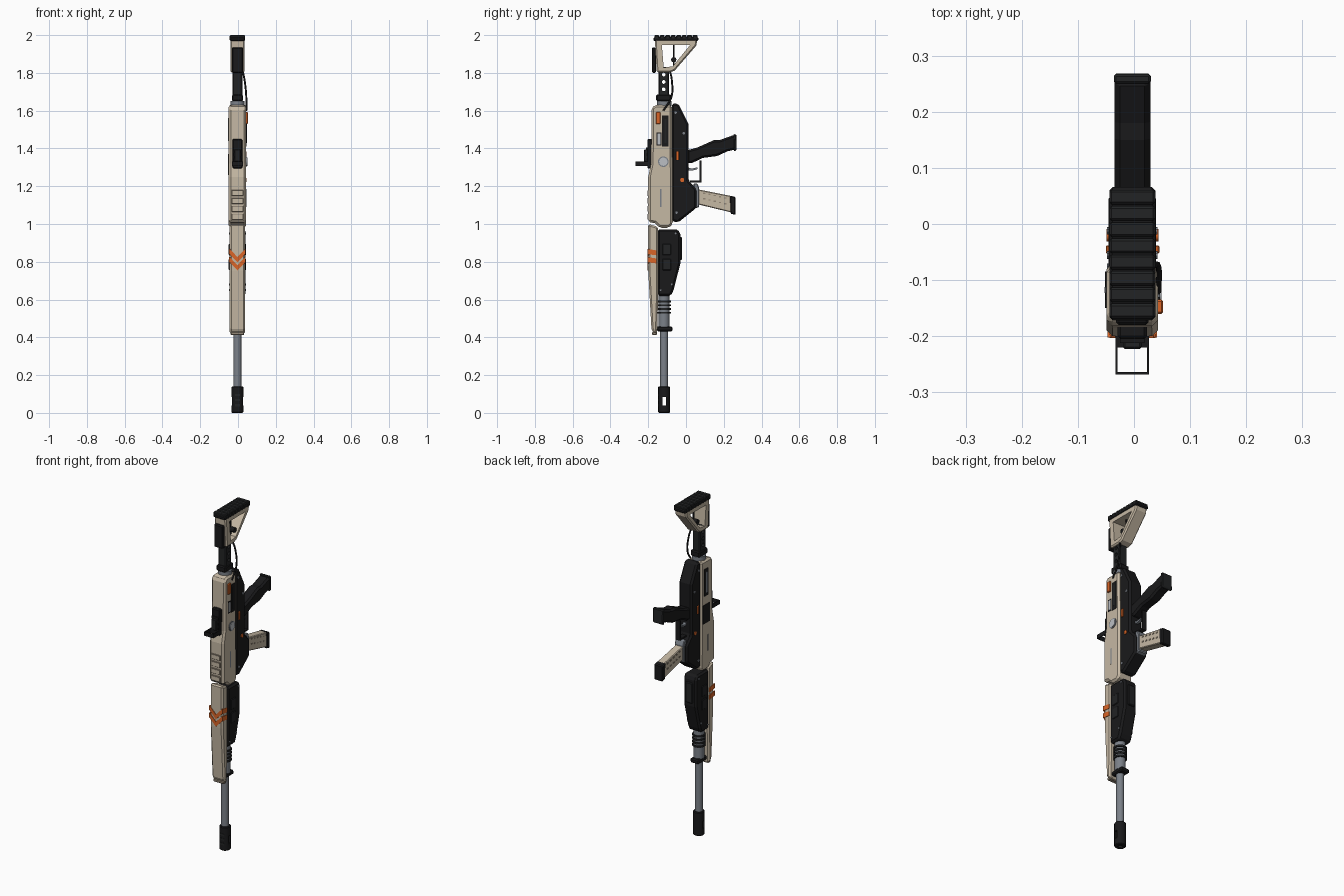
import bpy, bmesh, math
from mathutils import Vector, Matrix

CX = -0.003  # centre plane of the body


def mat(name, r, g, b):
    m = bpy.data.materials.new(name)
    m.diffuse_color = (r, g, b, 1)
    return m


TAN = mat("tan", 0.56, 0.48, 0.37)
DTAN = mat("dark_tan", 0.30, 0.25, 0.19)
BLACK = mat("black", 0.010, 0.010, 0.011)
CHAR = mat("charcoal", 0.016, 0.017, 0.018)
STEEL = mat("steel", 0.20, 0.22, 0.25)
PALE = mat("pale_grey", 0.50, 0.52, 0.55)
ORANGE = mat("orange", 0.70, 0.13, 0.02)


def finish(name, bm, m, bevel=0.0, smooth=False):
    bmesh.ops.recalc_face_normals(bm, faces=bm.faces)
    me = bpy.data.meshes.new(name)
    bm.to_mesh(me)
    bm.free()
    me.materials.append(m)
    ob = bpy.data.objects.new(name, me)
    bpy.context.collection.objects.link(ob)
    bpy.ops.object.select_all(action='DESELECT')
    bpy.context.view_layer.objects.active = ob
    ob.select_set(True)
    if bevel:
        b = ob.modifiers.new("bevel", 'BEVEL')
        b.width, b.segments, b.limit_method = bevel, 1, 'ANGLE'
        b.angle_limit = math.radians(40)
        bpy.ops.object.modifier_apply(modifier="bevel")
    if smooth:
        bpy.ops.object.shade_smooth_by_angle(angle=math.radians(35))
    return ob


def prism(name, pts, lo, hi, m, bevel=0.0, axis='x'):
    """Extrude a 2D outline along one axis."""
    place = {'x': lambda a, b, t: (t, a, b), 'y': lambda a, b, t: (a, t, b),
             'z': lambda a, b, t: (a, b, t)}[axis]
    bm = bmesh.new()
    r0, r1 = [[bm.verts.new(place(a, b, t)) for a, b in pts] for t in (lo, hi)]
    bm.faces.new(r0)
    bm.faces.new(r1)
    for i in range(len(pts)):
        j = (i + 1) % len(pts)
        bm.faces.new((r0[i], r0[j], r1[j], r1[i]))
    return finish(name, bm, m, bevel)


def body(name, pts, w, m, bevel=0.0):
    return prism(name, pts, CX - w, CX + w, m, bevel)


def box(name, x0, x1, y0, y1, z0, z1, m, bevel=0.0):
    return prism(name, [(y0, z0), (y1, z0), (y1, z1), (y0, z1)], x0, x1, m, bevel)


def cyl(name, r, lo, hi, m, a=CX, b=-0.116, axis='z', segs=20, bevel=0.0):
    """Cylinder; (a, b) is x,y for the z axis or y,z for the x axis."""
    bm = bmesh.new()
    bmesh.ops.create_cone(bm, cap_ends=True, segments=segs, radius1=r, radius2=r, depth=hi - lo)
    mid = (lo + hi) / 2
    if axis == 'x':
        bm.transform(Matrix.Rotation(math.pi / 2, 4, 'Y'))
        bm.transform(Matrix.Translation((mid, a, b)))
    else:
        bm.transform(Matrix.Translation((a, b, mid)))
    return finish(name, bm, m, bevel, True)


def cut(ob, *cutters):
    for c in cutters:
        c.hide_render = True
        mod = ob.modifiers.new("cut", 'BOOLEAN')
        mod.operation, mod.object, mod.solver = 'DIFFERENCE', c, 'EXACT'
        bpy.context.view_layer.objects.active = ob
        bpy.ops.object.modifier_apply(modifier="cut")
        bpy.data.objects.remove(c)


# Barrel group
muzzle = cyl("muzzle_brake", 0.031, 0, 0.14, BLACK, segs=16, bevel=0.004)
cut(muzzle, box("slot", -0.1, 0.1, -0.125, -0.107, 0.04, 0.085, BLACK),
    cyl("bore", 0.012, -0.01, 0.05, BLACK))
for i in range(3):
    z = 0.035 + i * 0.027
    box("muzzle_vent", CX - 0.014, CX + 0.014, -0.1485, -0.145, z, z + 0.012, CHAR)
cyl("barrel", 0.021, 0.12, 0.66, STEEL)
cyl("barrel_sleeve", 0.029, 0.455, 0.65, STEEL)
for i in range(4):
    z = 0.525 + i * 0.02
    cyl("sleeve_ring", 0.036, z, z + 0.010, CHAR)
box("gas_block", CX - 0.027, CX + 0.027, -0.155, -0.072, 0.432, 0.458, BLACK, 0.006)

# Long tan handguard with painted chevrons
body("upper_handguard", [(-0.2, 1.0), (-0.2, 0.75), (-0.183, 0.445), (-0.172, 0.422), (-0.153, 0.415),
     (-0.148, 0.60), (-0.148, 0.985)], 0.041, TAN, 0.009)
box("handguard_tip", CX - 0.036, CX + 0.036, -0.179, -0.153, 0.412, 0.43, DTAN, 0.004)
for z in (0.868, 0.825):
    prism("chevron_front", [(CX - 0.041, z), (CX, z - 0.043), (CX + 0.041, z), (CX + 0.041, z - 0.028),
          (CX, z - 0.071), (CX - 0.041, z - 0.028)], -0.203, -0.196, ORANGE, axis='y')
    for s in (-1, 1):
        x = CX + s * 0.041
        prism("chevron_side", [(-0.202, z), (-0.155, z - 0.008), (-0.155, z - 0.034), (-0.202, z - 0.028)],
              x - 0.003, x + 0.003, ORANGE)

# Black lower handguard
body("lower_handguard", [(-0.15, 0.972), (-0.042, 0.972), (-0.03, 0.945), (-0.03, 0.79), (-0.066, 0.65),
     (-0.08, 0.62), (-0.15, 0.62)], 0.042, BLACK, 0.010)
box("handguard_rail", CX - 0.022, CX + 0.022, -0.034, -0.02, 0.81, 0.93, CHAR, 0.004)
for s in (-1, 1):
    x = CX + s * 0.042
    for z in (0.755, 0.835):
        box("grip_panel", x - 0.004, x + 0.004, -0.125, -0.08, z, z + 0.06, CHAR, 0.003)
    for y, z in ((-0.055, 0.95), (-0.075, 0.68), (-0.135, 0.65)):
        cyl("panel_screw", 0.005, x - 0.003, x + 0.003, STEEL, y, z, 'x', 8)

# Tan receiver shell
body("receiver", [(-0.182, 1.615), (-0.165, 1.63), (-0.075, 1.63), (-0.07, 1.0), (-0.09, 0.98),
     (-0.14, 0.98), (-0.165, 1.005), (-0.2, 1.01), (-0.2, 1.25), (-0.185, 1.32)], 0.046, TAN, 0.011)
for i in range(4):
    z = 1.022 + i * 0.042
    box("vent_frame", CX - 0.031, CX + 0.031, -0.203, -0.195, z, z + 0.032, DTAN, 0.002)
    box("vent_fill", CX - 0.026, CX + 0.026, -0.205, -0.197, z + 0.005, z + 0.027, TAN)
R, L = CX + 0.046, CX - 0.046
box("charging_slot", R - 0.003, R + 0.002, -0.126, -0.092, 1.41, 1.575, BLACK)
box("charging_bar", R - 0.003, R + 0.004, -0.114, -0.104, 1.43, 1.555, CHAR)
box("selector_tab", R - 0.005, R + 0.009, -0.160, -0.135, 1.53, 1.592, ORANGE, 0.003)
box("port_frame", R - 0.003, R + 0.002, -0.156, -0.130, 1.415, 1.485, BLACK)
box("port_cover", R - 0.003, R + 0.003, -0.151, -0.135, 1.422, 1.478, PALE)
cyl("assist_ring", 0.028, R - 0.004, R + 0.003, STEEL, -0.12, 1.33, 'x', 24)
cyl("assist_button", 0.022, R - 0.004, R + 0.006, PALE, -0.12, 1.33, 'x', 24)
box("left_slot", L - 0.002, L + 0.003, -0.135, -0.10, 1.42, 1.58, BLACK)
box("left_slot_bar", L - 0.004, L + 0.003, -0.123, -0.112, 1.44, 1.56, STEEL)
box("ejection_port", L - 0.003, L + 0.003, -0.15, -0.085, 1.26, 1.37, BLACK)
for x in (L, R):
    box("side_groove", x - 0.002, x + 0.002, -0.138, -0.131, 1.09, 1.185, STEEL)

# Black lower receiver
body("lower_receiver", [(-0.075, 1.637), (-0.04, 1.637), (0.013, 1.53), (0.013, 1.23), (0.055, 1.185),
     (0.055, 1.085), (-0.042, 1.008), (-0.075, 1.015)], 0.042, BLACK, 0.010)
for s in (-1, 1):
    x = CX + s * 0.042
    box("safety_lever", x - 0.005, x + 0.006, -0.053, -0.038, 1.338, 1.385, ORANGE, 0.002)
    cyl("release_button", 0.011, x - 0.004, x + 0.005, ORANGE, -0.02, 1.233, 'x', 12)
    for y, z in ((-0.055, 1.59), (-0.012, 1.48), (-0.05, 1.06)):
        cyl("receiver_pin", 0.007, x - 0.003, x + 0.003, STEEL, y, z, 'x', 10)

# Trigger, guard, grip and magazine
box("guard_bar", CX - 0.014, CX + 0.014, 0.072, 0.081, 1.22, 1.335, BLACK)
box("guard_leg", CX - 0.014, CX + 0.014, 0.02, 0.076, 1.22, 1.229, BLACK)
body("trigger", [(0.01, 1.30), (0.03, 1.293), (0.06, 1.30), (0.06, 1.29), (0.03, 1.282), (0.01, 1.285)],
     0.008, STEEL)
body("pistol_grip", [(0.005, 1.39), (0.06, 1.405), (0.15, 1.445), (0.18, 1.445), (0.255, 1.472), (0.264, 1.46),
     (0.264, 1.395), (0.22, 1.385), (0.165, 1.36), (0.09, 1.35), (0.03, 1.322), (0.005, 1.322)],
     0.032, BLACK, 0.010)
body("grip_cap", [(0.25, 1.476), (0.267, 1.474), (0.268, 1.39), (0.255, 1.384)], 0.033, CHAR, 0.004)
body("magazine_well", [(0.04, 1.215), (0.06, 1.215), (0.07, 1.19), (0.07, 1.09), (0.04, 1.08)],
     0.029, STEEL, 0.004)
body("magazine", [(0.03, 1.19), (0.245, 1.147), (0.245, 1.06), (0.03, 1.112)], 0.024, TAN, 0.004)
body("magazine_base", [(0.232, 1.15), (0.263, 1.143), (0.263, 1.048), (0.235, 1.055)], 0.028, BLACK, 0.005)
for s in (-1, 1):
    for i in range(5):
        y, z = 0.09 + i * 0.028, 1.148 - i * 0.0065
        for dz in (-0.018, 0.012):
            x = CX + s * 0.024
            box("magazine_mark", x - 0.002, x + 0.002, y, y + 0.012, z + dz, z + dz + 0.007, DTAN)

# Flip-up sight
box("sight_base", CX - 0.026, CX + 0.026, -0.205, -0.178, 1.295, 1.45, BLACK, 0.005)
box("sight_block", CX - 0.017, CX + 0.017, -0.223, -0.19, 1.33, 1.395, CHAR, 0.004)
for i in range(3):
    z = 1.33 + i * 0.03
    box("sight_tooth", CX - 0.022, CX + 0.022, -0.212, -0.19, z, z + 0.016, BLACK)
frame = box("sight_frame", CX - 0.03, CX + 0.03, -0.268, -0.2, 1.308, 1.332, BLACK)
cut(frame, box("window", CX - 0.026, CX + 0.026, -0.264, -0.22, 1.2, 1.4, BLACK))

# Stock tube with lightening holes
cyl("stock_collar", 0.038, 1.625, 1.652, STEEL, segs=16)
box("stock_socket", CX - 0.03, CX + 0.03, -0.158, -0.078, 1.65, 1.685, BLACK, 0.006)
tube = box("stock_tube", CX - 0.026, CX + 0.026, -0.146, -0.09, 1.66, 1.83, CHAR, 0.006)
cut(tube, *[cyl("hole", 0.010, -0.1, 0.1, CHAR, -0.118, z, 'x', 14) for z in (1.713, 1.752, 1.791)])

# Triangular tan stock
stock = body("stock_frame", [(-0.165, 1.978), (0.06, 1.978), (0.055, 1.945), (-0.06, 1.812), (-0.085, 1.803),
             (-0.155, 1.803)], 0.038, TAN, 0.007)
cut(stock, body("opening", [(-0.128, 1.948), (0.022, 1.948), (-0.07, 1.835), (-0.118, 1.828)], 0.1, TAN))
box("cheek_plate", CX - 0.029, CX + 0.029, -0.18, -0.16, 1.80, 1.935, BLACK, 0.005)
cyl("adjuster_rod", 0.005, 1.83, 1.96, BLACK, b=-0.065, segs=10)
cyl("adjuster_knob", 0.014, CX - 0.03, CX + 0.03, BLACK, -0.065, 1.87, 'x', 12)

# Ribbed butt pad
box("butt_pad", CX - 0.041, CX + 0.041, -0.172, 0.066, 1.968, 1.99, BLACK, 0.006)
for i in range(8):
    y = -0.168 + i * 0.029
    box("pad_rib", CX - 0.041, CX + 0.041, y, y + 0.026, 1.98, 2.0, CHAR, 0.004)

# Cable along the right side
cu = bpy.data.curves.new("cable", 'CURVE')
cu.dimensions, cu.bevel_depth, cu.bevel_resolution = '3D', 0.005, 2
sp = cu.splines.new('BEZIER')
path = [(0.02, -0.09, 1.83), (0.035, -0.075, 1.76), (0.044, -0.078, 1.67), (0.044, -0.12, 1.60)]
sp.bezier_points.add(len(path) - 1)
for p, co in zip(sp.bezier_points, path):
    p.co = Vector(co)
    p.handle_left_type = p.handle_right_type = 'AUTO'
cu.materials.append(BLACK)
bpy.context.collection.objects.link(bpy.data.objects.new("cable", cu))
